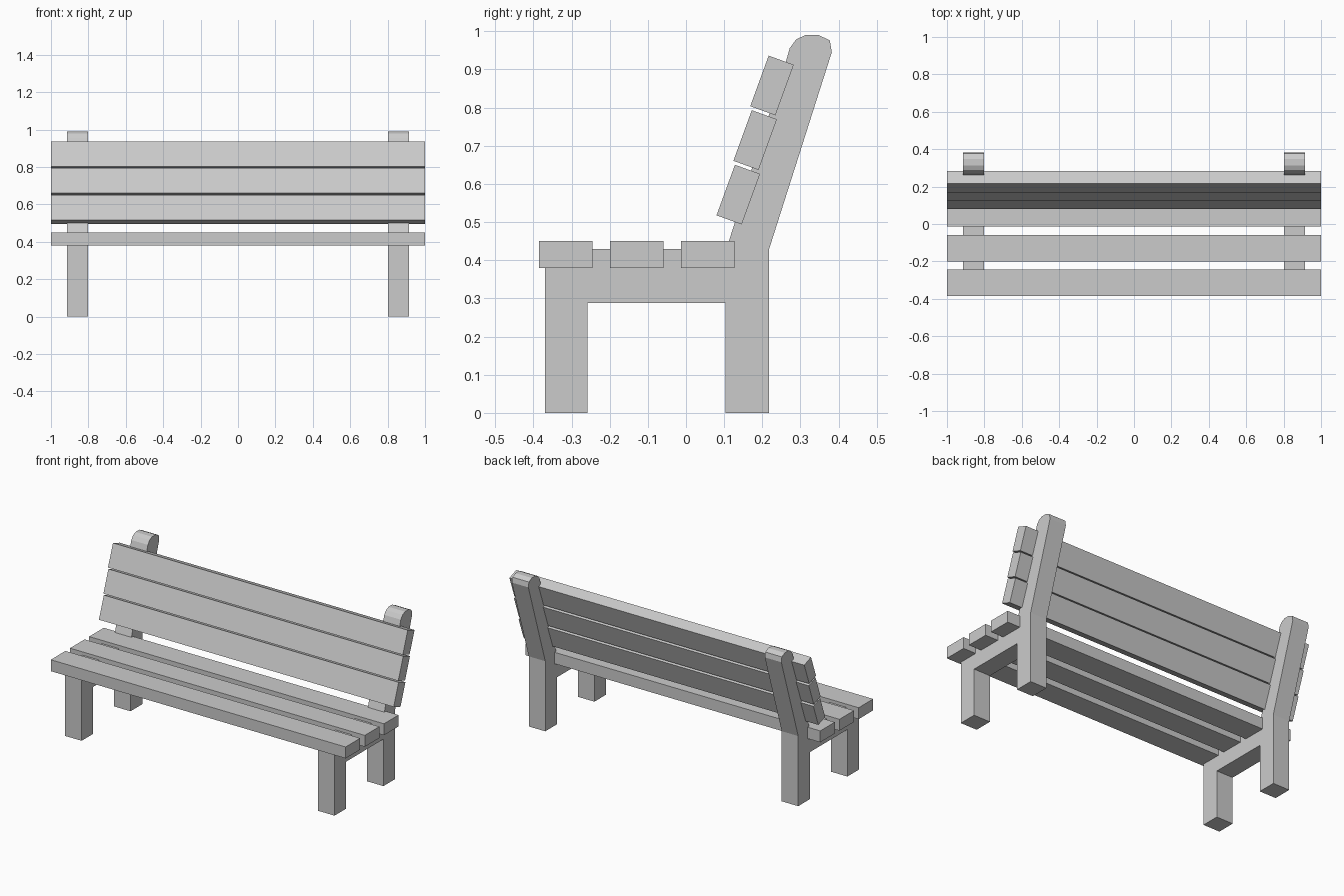
import bpy, bmesh
from math import radians
from mathutils import Matrix

if "Cube" in bpy.data.objects:
    bpy.data.objects.remove(bpy.data.objects["Cube"])


def add_object(name, bm):
    bmesh.ops.recalc_face_normals(bm, faces=bm.faces)
    mesh = bpy.data.meshes.new(name)
    bm.to_mesh(mesh)
    bm.free()
    obj = bpy.data.objects.new(name, mesh)
    bpy.context.collection.objects.link(obj)
    return obj


def plank(name, y, z, depth, height, tilt=0):
    bm = bmesh.new()
    bmesh.ops.create_cube(bm, size=1)
    bmesh.ops.scale(bm, vec=(2, depth, height), verts=bm.verts)
    obj = add_object(name, bm)
    obj.matrix_world = Matrix.Translation((0, y, z)) @ Matrix.Rotation(radians(tilt), 4, 'X')


# Side frame: front leg, seat rail, back leg and leaning post with rounded top
PROFILE = [(-0.37, 0), (-0.258, 0), (-0.258, 0.288), (0.104, 0.288),
           (0.104, 0), (0.218, 0), (0.218, 0.43), (0.382, 0.945),
           (0.377, 0.976), (0.348, 0.99), (0.313, 0.99), (0.289, 0.979),
           (0.272, 0.956), (0.106, 0.43), (-0.37, 0.43)]
# Post front edge runs straight up to the rounded top
PROFILE.insert(13, (0.262, 0.921))

for side, x in (("left", -0.914), ("right", 0.802)):
    bm = bmesh.new()
    face = bm.faces.new([bm.verts.new((x, y, z)) for y, z in PROFILE])
    ext = bmesh.ops.extrude_face_region(bm, geom=[face], use_keep_orig=True)
    verts = [g for g in ext["geom"] if isinstance(g, bmesh.types.BMVert)]
    bmesh.ops.translate(bm, vec=(0.112, 0, 0), verts=verts)
    add_object(f"{side}_frame", bm)

# Seat slats
for i in range(3):
    plank(f"seat_slat_{i + 1}", -0.315 + 0.186 * i, 0.415, 0.141, 0.07)

# Backrest slats, leaning back
for i in range(3):
    plank(f"back_slat_{i + 1}", 0.137 + 0.0442 * i, 0.572 + 0.143 * i, 0.07, 0.141, -20)
